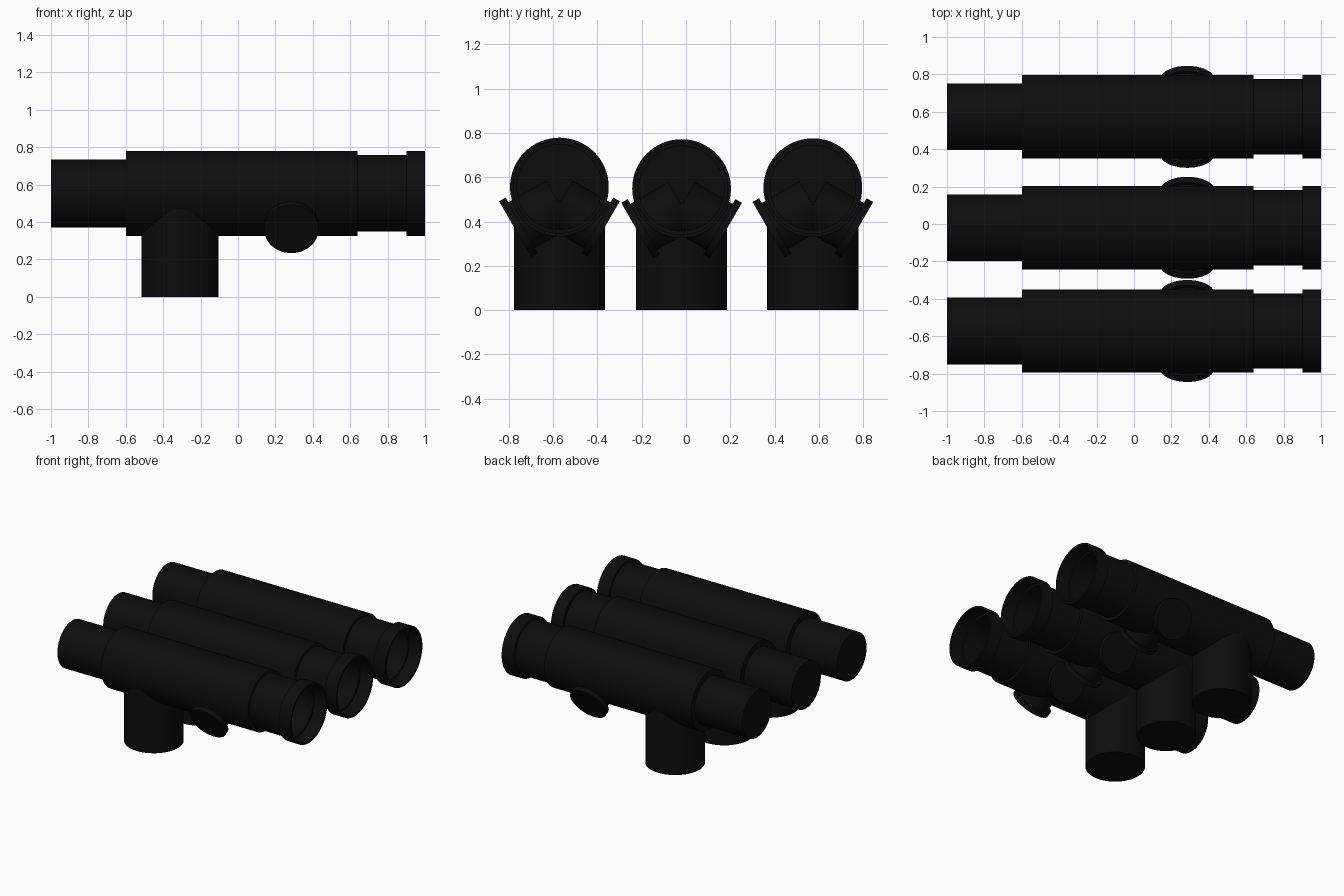
import bpy, bmesh, math
from mathutils import Vector, Matrix

cube = bpy.data.objects.get("Cube")
if cube:
    bpy.data.objects.remove(cube)

black = bpy.data.materials.new("matte black")
black.use_nodes = True
color = (0.004, 0.004, 0.004, 1)
black.diffuse_color = color
black.node_tree.nodes["Principled BSDF"].inputs["Base Color"].default_value = color
SIDES = 64


def finish(name, bm):
    mesh = bpy.data.meshes.new(name)
    bmesh.ops.recalc_face_normals(bm, faces=bm.faces)
    bm.to_mesh(mesh)
    bm.free()
    mesh.materials.append(black)
    obj = bpy.data.objects.new(name, mesh)
    bpy.context.collection.objects.link(obj)
    bpy.ops.object.select_all(action='DESELECT')
    obj.select_set(True)
    bpy.context.view_layer.objects.active = obj
    bpy.ops.object.shade_smooth_by_angle(angle=math.radians(30))
    return obj


def cylinder(name, start, end, radius):
    start, end = Vector(start), Vector(end)
    axis = end - start
    turn = axis.to_track_quat('Z', 'Y').to_matrix().to_4x4()
    bm = bmesh.new()
    bmesh.ops.create_cone(bm, cap_ends=True, segments=SIDES, radius1=radius,
                          radius2=radius, depth=axis.length,
                          matrix=Matrix.Translation((start + end) / 2) @ turn)
    return finish(name, bm)


def lathe_x(name, profile, y, z):
    bm = bmesh.new()
    verts = [bm.verts.new((x, y + r, z)) for x, r in profile]
    edges = [bm.edges.new(pair) for pair in zip(verts, verts[1:])]
    bmesh.ops.spin(bm, geom=verts + edges, cent=(0, y, z), axis=(1, 0, 0),
                   angle=math.tau, steps=SIDES)
    bmesh.ops.remove_doubles(bm, verts=bm.verts, dist=0.0001)
    return finish(name, bm)


# Tube outline: closed eyepiece, main body, neck, front ring, hollow inside
PROFILE = [(-1, 0), (-1, 0.178), (-0.6, 0.178), (-0.6, 0.223), (0.64, 0.223),
           (0.64, 0.201), (0.9, 0.201), (0.9, 0.223), (1, 0.223), (1, 0.208),
           (0.9, 0.208), (0.9, 0.192), (-0.58, 0.192), (-0.58, 0)]

for label, y, z in (("front", -0.572, 0.556), ("middle", -0.02, 0.549),
                    ("back", 0.573, 0.553)):
    lathe_x(label + "_tube", PROFILE, y, z)

    # Upright post under the tube
    cylinder(label + "_post", (-0.31, y, 0), (-0.31, y, z - 0.06), 0.206)

    # Pair of tilted knobs on stems
    for side, s in (("right", -1), ("left", 1)):
        outward = Vector((0, s * math.cos(math.radians(30)), -0.5))
        face = Vector((0.285, y + s * 0.2, z - 0.19))
        cylinder(f"{label}_knob_{side}", face - outward * 0.034, face, 0.145)
        cylinder(f"{label}_stem_{side}", face - outward * 0.23,
                 face - outward * 0.02, 0.12)
